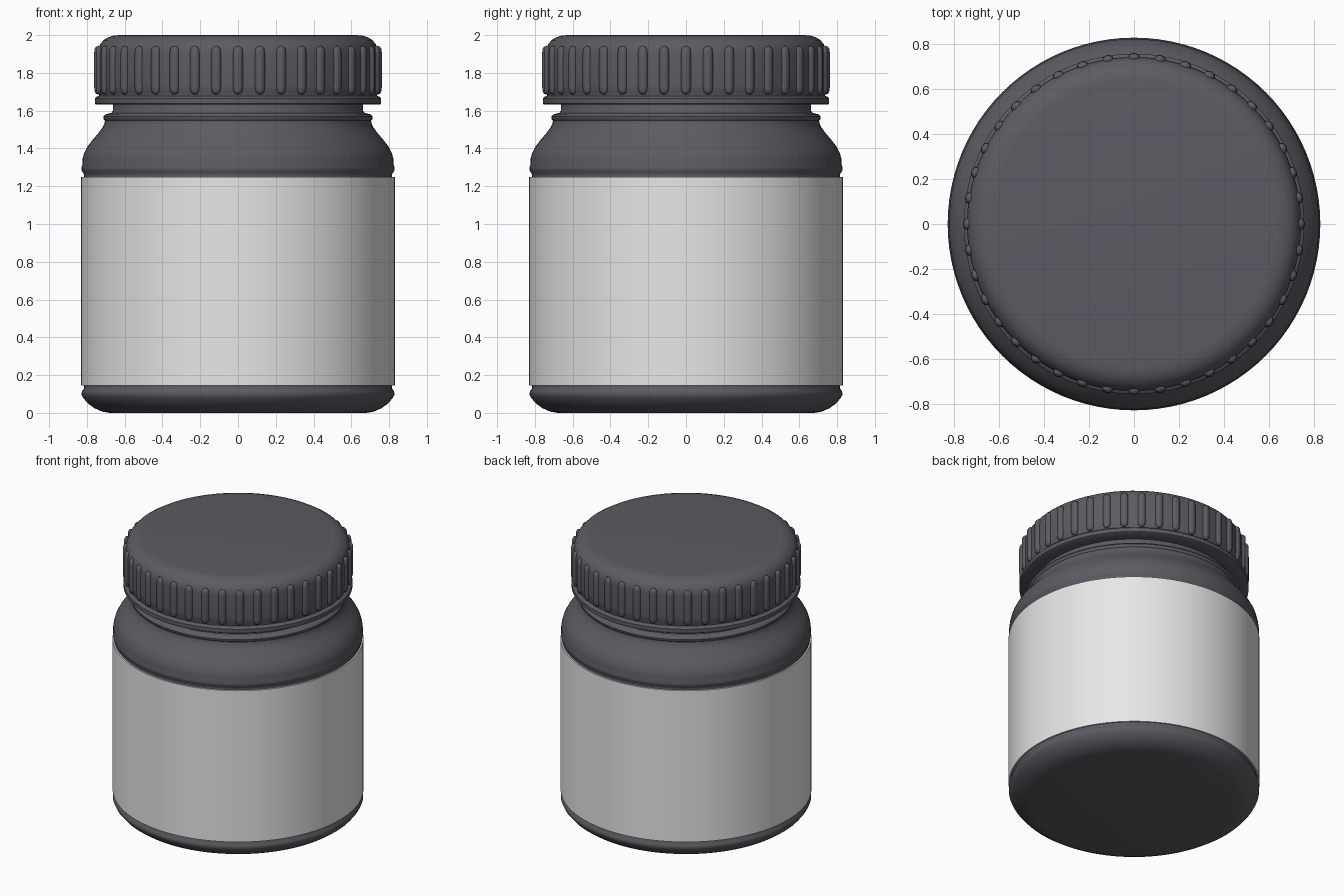
import bpy, bmesh
from math import cos, sin, tau, radians
from mathutils import Matrix

cube = bpy.data.objects.get("Cube")
if cube:
    bpy.data.objects.remove(cube, do_unlink=True)


def material(name, colour):
    mat = bpy.data.materials.new(name)
    mat.use_nodes = True
    mat.diffuse_color = colour
    mat.node_tree.nodes["Principled BSDF"].inputs["Base Color"].default_value = colour
    return mat


def lathe(bm, profile, sides, matrix=Matrix()):
    """Revolve (radius, height) points about z; a zero radius makes a pole."""
    rings = []
    for r, z in profile:
        if r == 0:
            rings.append([bm.verts.new(matrix @ Matrix.Translation((0, 0, z)).translation)] * sides)
        else:
            rings.append([bm.verts.new(matrix @ Matrix.Translation(
                (r * cos(tau * i / sides), r * sin(tau * i / sides), z)).translation)
                for i in range(sides)])
    for low, high in zip(rings, rings[1:]):
        for i in range(sides):
            j = (i + 1) % sides
            corners = dict.fromkeys((low[i], low[j], high[j], high[i]))
            bm.faces.new(list(corners))


def finish(name, bm, mat, angle=40):
    mesh = bpy.data.meshes.new(name)
    bm.to_mesh(mesh)
    bm.free()
    mesh.materials.append(mat)
    obj = bpy.data.objects.new(name, mesh)
    bpy.context.collection.objects.link(obj)
    bpy.ops.object.select_all(action="DESELECT")
    obj.select_set(True)
    bpy.context.view_layer.objects.active = obj
    bpy.ops.object.shade_smooth_by_angle(angle=radians(angle))
    return obj


def turned(name, profile, mat, sides=96):
    bm = bmesh.new()
    lathe(bm, profile, sides)
    return finish(name, bm, mat)


plastic = material("dark grey plastic", (0.105, 0.105, 0.122, 1))
paper = material("pale label", (0.8, 0.8, 0.8, 1))

# Jar with rounded base, beads either side of the label, shoulder and neck
turned("jar_body", [
    (0, 0), (0.68, 0), (0.72, 0.007), (0.76, 0.025), (0.795, 0.05),
    (0.82, 0.08), (0.829, 0.1), (0.826, 0.115), (0.815, 0.13),
    (0.815, 0.15), (0.822, 0.16), (0.822, 1.24), (0.815, 1.25),
    (0.816, 1.265), (0.827, 1.28), (0.829, 1.3), (0.824, 1.315),
    (0.824, 1.34), (0.815, 1.375), (0.797, 1.41), (0.77, 1.445),
    (0.74, 1.48), (0.718, 1.51), (0.706, 1.535), (0.705, 1.548),
    (0.712, 1.556), (0.713, 1.568), (0.704, 1.58), (0.67, 1.588),
    (0.662, 1.6), (0.662, 1.66), (0, 1.66)], plastic)

# Wrap-around label
turned("label", [(0.82, 0.145), (0.83, 0.145), (0.83, 1.25), (0.82, 1.25)], paper)

# Lid with rounded top edge and tamper ring
turned("lid", [
    (0.655, 1.65), (0.665, 1.632), (0.752, 1.632), (0.758, 1.637),
    (0.758, 1.665), (0.75, 1.673), (0.735, 1.678), (0.735, 1.686),
    (0.742, 1.7), (0.744, 1.74), (0.744, 1.9), (0.741, 1.925),
    (0.73, 1.952), (0.712, 1.973), (0.688, 1.988), (0.66, 1.997),
    (0.63, 2.0), (0, 2.0)], plastic)

# Grip ribs around the lid
RIBS = 40
rib = [(0, 1.685), (0.015, 1.69), (0.024, 1.702), (0.027, 1.725),
       (0.027, 1.905), (0.024, 1.927), (0.015, 1.938), (0, 1.942)]
bm = bmesh.new()
for i in range(RIBS):
    place = (Matrix.Rotation(tau * i / RIBS, 4, "Z")
             @ Matrix.Translation((0.74, 0, 0))
             @ Matrix.Diagonal((0.8, 1, 1, 1)))
    lathe(bm, rib, 12, place)
finish("lid_ribs", bm, plastic, 50)
